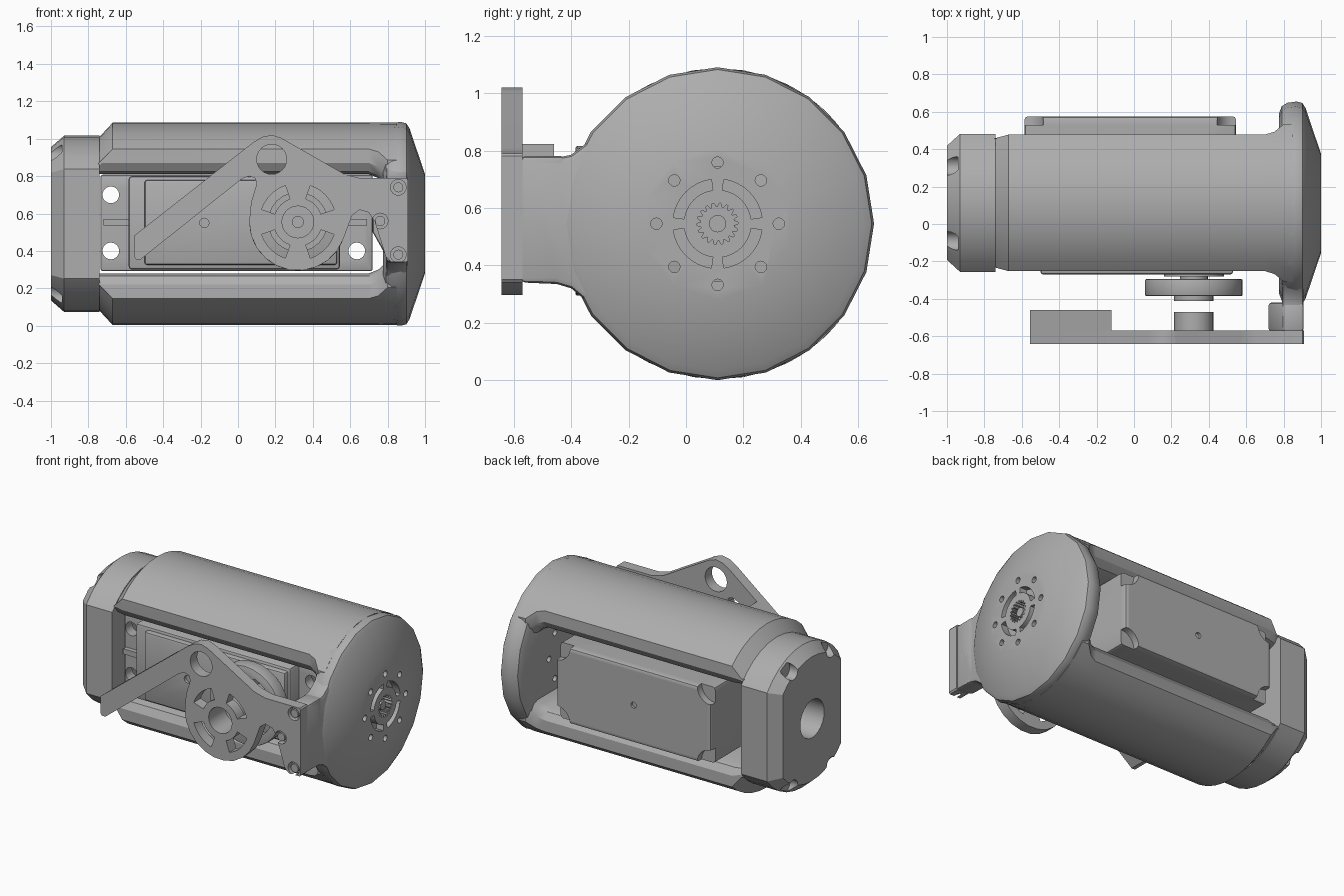
import bpy, bmesh
from math import sin, cos, pi, acos, radians
from mathutils import Vector

if "Cube" in bpy.data.objects:
    bpy.data.objects.remove(bpy.data.objects["Cube"])

CY, CZ = 0.11, 0.545          # main axis (runs along x)
SX, SZ = 0.32, 0.555          # small output shaft axis (runs along y)

grey = bpy.data.materials.new("plain grey")
grey.diffuse_color = (0.42, 0.42, 0.42, 1)
grey.use_nodes = True
grey.node_tree.nodes["Principled BSDF"].inputs["Base Color"].default_value = grey.diffuse_color


def place(axis, p, t):
    return {'x': (t, p[0], p[1]), 'y': (p[0], t, p[1]), 'z': (p[0], p[1], t)}[axis]


def loft(bm, rings):
    """Skin a list of equal-length rings and close both ends."""
    vs = [[bm.verts.new(p) for p in r] for r in rings]
    n = len(vs[0])
    for a, b in zip(vs, vs[1:]):
        for i in range(n):
            bm.faces.new((a[i], a[(i + 1) % n], b[(i + 1) % n], b[i]))
    bm.faces.new(vs[0])
    bm.faces.new(vs[-1])


def finish(name, bm):
    bmesh.ops.recalc_face_normals(bm, faces=bm.faces)
    me = bpy.data.meshes.new(name)
    bm.to_mesh(me)
    bm.free()
    ob = bpy.data.objects.new(name, me)
    me.materials.append(grey)
    bpy.context.collection.objects.link(ob)
    return ob


def bake(ob):
    dg = bpy.context.evaluated_depsgraph_get()
    me = bpy.data.meshes.new_from_object(ob.evaluated_get(dg))
    ob.modifiers.clear()
    ob.data = me


def prisms(name, axis, items, bevel=0):
    """items: (2D outline, start, end) extruded along the axis."""
    bm = bmesh.new()
    for pts, a, b in items:
        loft(bm, [[place(axis, p, t) for p in pts] for t in (a, b)])
    ob = finish(name, bm)
    if bevel:
        m = ob.modifiers.new("bevel", 'BEVEL')
        m.width, m.segments, m.limit_method = bevel, 2, 'ANGLE'
        m.angle_limit = radians(50)
        bake(ob)
    return ob


def cut(ob, axis, items):
    c = prisms("cutter", axis, items)
    c.hide_render = True
    m = ob.modifiers.new("cut", 'BOOLEAN')
    m.operation, m.object, m.solver = 'DIFFERENCE', c, 'EXACT'
    bake(ob)
    bpy.data.objects.remove(c)


def circle(cx, cy, r, n=24):
    return [(cx + r * cos(2 * pi * i / n), cy + r * sin(2 * pi * i / n)) for i in range(n)]


def rect(a, b, c, d):
    return [(a, c), (b, c), (b, d), (a, d)]


def slot(cx, cy, r0, r1, a0, a1, n=8):
    ang = [radians(a0 + (a1 - a0) * i / n) for i in range(n + 1)]
    return ([(cx + r1 * cos(a), cy + r1 * sin(a)) for a in ang] +
            [(cx + r0 * cos(a), cy + r0 * sin(a)) for a in reversed(ang)])


# End disc: turned about x, with bolt holes, slots and a toothed socket
prof = [(0.775, 0.48), (0.79, 0.52), (0.82, 0.538), (0.87, 0.545), (0.9, 0.537), (0.917, 0.51),
        (1.0, 0.265)]
bm = bmesh.new()
loft(bm, [[place('x', p, x) for p in circle(CY, CZ, r, 20)] for x, r in prof])
end_disc = finish("end_disc", bm)
teeth = [(CY + (0.072 if i % 4 < 2 else 0.058) * cos(2 * pi * i / 72),
          CZ + (0.072 if i % 4 < 2 else 0.058) * sin(2 * pi * i / 72)) for i in range(72)]
cut(end_disc, 'x', [(teeth, 0.94, 1.1)] +
    [(slot(CY, CZ, 0.118, 0.156, q + 8, q + 82), 0.95, 1.1) for q in (0, 90, 180, 270)] +
    [(circle(CY + 0.213 * cos(k * pi / 4), CZ + 0.213 * sin(k * pi / 4), 0.02, 12), 0.7, 1.1)
     for k in range(8)])
prisms("socket_pin", 'x', [(circle(CY, CZ, 0.03, 16), 0.92, 0.985)])


# Upper and lower frame arms: arc-topped bars with a chamfered left end
def arm_ring(x, r, w, inner, s):
    a0 = acos(w / r)
    arc = [a0 + (pi - 2 * a0) * i / 10 for i in range(11)]
    pts = [(r * cos(a), r * sin(a)) for a in arc]
    low = [(w, 0.06), (w - 0.03, 0.015), (w - 0.07, 0)]
    pts += [(-y, inner + z) for y, z in low] + [(y, inner + z) for y, z in reversed(low)]
    return [(x, CY + 0.003 + y, CZ + s * z) for y, z in pts]


for name, s in (("upper_arm", 1), ("lower_arm", -1)):
    bm = bmesh.new()
    loft(bm, [arm_ring(x, r, w, i, s) for x, r, w, i in
              ((-0.745, 0.46, 0.345, 0.265), (-0.67, 0.541, 0.365, 0.265), (0.7, 0.541, 0.365, 0.265),
               (0.75, 0.541, 0.38, 0.245), (0.8, 0.541, 0.42, 0.2), (0.85, 0.541, 0.42, 0.2))])
    finish(name, bm)


# Left cap: flat-sided round block with chamfer, bore and four bolt notches
def cap_ring(x, r, w):
    a0 = acos(w / r)
    arc = [a0 + (pi - 2 * a0) * i / 10 for i in range(11)]
    return [(x, CY + 0.003 + s * r * cos(a), CZ + s * r * sin(a)) for s in (1, -1) for a in arc]


bm = bmesh.new()
loft(bm, [cap_ring(x, r, w) for x, r, w in
          ((-1, 0.41, 0.305), (-0.93, 0.471, 0.369), (-0.74, 0.471, 0.369))])
cap = finish("left_cap", bm)
cut(cap, 'x', [(circle(CY, CZ, 0.125), -1.1, -0.8)] +
    [(circle(CY + sy * 0.2, CZ + sz * 0.38, 0.05, 16), -1.1, -0.94)
     for sy in (1, -1) for sz in (1, -1)])

# Side flange carrying the outer bracket
web = [(-0.57, 0.34), (-0.45, 0.335), (-0.4, 0.32), (-0.34, 0.27), (-0.2, 0.12), (0, 0.12),
       (0, 0.97), (-0.2, 0.97), (-0.34, 0.83), (-0.4, 0.785), (-0.45, 0.775), (-0.57, 0.78)]
prisms("flange_web", 'x', [(web, 0.79, 0.907)], 0.02)
foot = [(0.907, 0.34), (0.81, 0.34), (0.72, 0.5), (0.72, 0.62), (0.8, 0.78), (0.907, 0.78)]
prisms("flange_foot", 'y', [(foot, -0.575, -0.42)], 0.015)

# Motor case with notched back corners, front lid and mounting ears
case = prisms("motor_case", 'y', [(rect(-0.585, 0.545, 0.3, 0.8), -0.235, 0.576)], 0.018)
cut(case, 'y', [(circle(x, z, 0.1), 0.53, 0.7) for x in (-0.585, 0.545) for z in (0.3, 0.8)] +
    [(circle(-0.02, 0.55, 0.02, 12), 0.56, 0.7)])
cut(case, 'x', [(rect(0.1, 0.2, 0.5, 0.56), 0.53, 0.7)])
lid = prisms("motor_lid", 'y', [(rect(-0.5, 0.53, 0.325, 0.78), -0.27, -0.2)], 0.015)
cut(lid, 'y', [(circle(-0.18, 0.55, 0.025, 12), -0.4, -0.25)])
ears = prisms("motor_ears", 'y', [(rect(-0.735, 0.72, 0.292, 0.808), -0.14, -0.07)], 0.012)
cut(ears, 'y', [(circle(x, z, 0.045, 16), -0.3, 0.1) for x in (-0.68, 0.635) for z in (0.4, 0.7)])
prisms("ear_ribs", 'y', [(rect(-0.72, -0.58, 0.535, 0.57), -0.17, -0.1),
                         (rect(0.54, 0.69, 0.535, 0.57), -0.17, -0.1)])
prisms("shaft_collar", 'y', [(circle(SX, SZ, 0.16), -0.282, -0.25)])
prisms("output_shaft", 'y', [(circle(SX, SZ, 0.075), -0.3, -0.27)])

# Round horn on the shaft
quarters = (45, 135, 225, 315)
horn_slots = [(slot(SX, SZ, 0.13, 0.205, q - 26, q + 26), -0.8, -0.2) for q in quarters]
horn = prisms("output_horn", 'y', [(circle(SX, SZ, 0.26, 28), -0.385, -0.295)], 0.006)
cut(horn, 'y', horn_slots)
hub = prisms("horn_hub", 'y', [(circle(SX, SZ, 0.105), -0.412, -0.38)])
cut(hub, 'y', [(circle(SX, SZ, 0.03, 16), -0.5, -0.39)])

# Outer bracket plate: lever, pierced peak, slotted ring and bolted end
rim = [(SX + 0.26 * cos(radians(a)), SZ + 0.26 * sin(radians(a))) for a in range(-20, -181, -16)]
outline = [(-0.52, 0.355), (-0.545, 0.355), (-0.557, 0.37), (-0.557, 0.48), (0.08, 0.98),
           (0.13, 1.01), (0.18, 1.02), (0.23, 1.005), (0.57, 0.81), (0.65, 0.79), (0.9, 0.79),
           (0.908, 0.78), (0.908, 0.35), (0.9, 0.34), (0.82, 0.34), (0.79, 0.37), (0.73, 0.56),
           (0.7, 0.605), (0.65, 0.62), (0.61, 0.59)] + rim + \
          [(0.07, 0.66), (0.1, 0.76), (0.09, 0.79), (0.06, 0.8), (0.02, 0.785)]
plate = prisms("bracket_plate", 'y', [(outline, -0.642, -0.57)])
screws = [(0.857, 0.74), (0.76, 0.56), (0.857, 0.38)]
cut(plate, 'y', horn_slots + [(circle(0.18, 0.89, 0.08), -0.8, -0.5),
                              (circle(SX, SZ, 0.085), -0.8, -0.5)] +
    [(circle(x, z, 0.042, 16), -0.8, -0.6) for x, z in screws])
prisms("bracket_screws", 'y', [(circle(x, z, 0.027, 12), -0.635, -0.59) for x, z in screws])
boss = prisms("bracket_boss", 'y', [(circle(SX, SZ, 0.105), -0.575, -0.47)])
cut(boss, 'y', [(circle(SX, SZ, 0.085), -0.8, -0.3)])
lever = [(-0.52, 0.355), (-0.545, 0.355), (-0.557, 0.37), (-0.557, 0.48), (-0.12, 0.823),
         (-0.12, 0.674)]
prisms("bracket_lever", 'y', [(lever, -0.6, -0.46)])

# Smooth rounded surfaces, keep hard edges
for ob in bpy.data.objects:
    ob.select_set(True)
    bpy.context.view_layer.objects.active = ob
bpy.ops.object.shade_smooth_by_angle(angle=radians(32))
